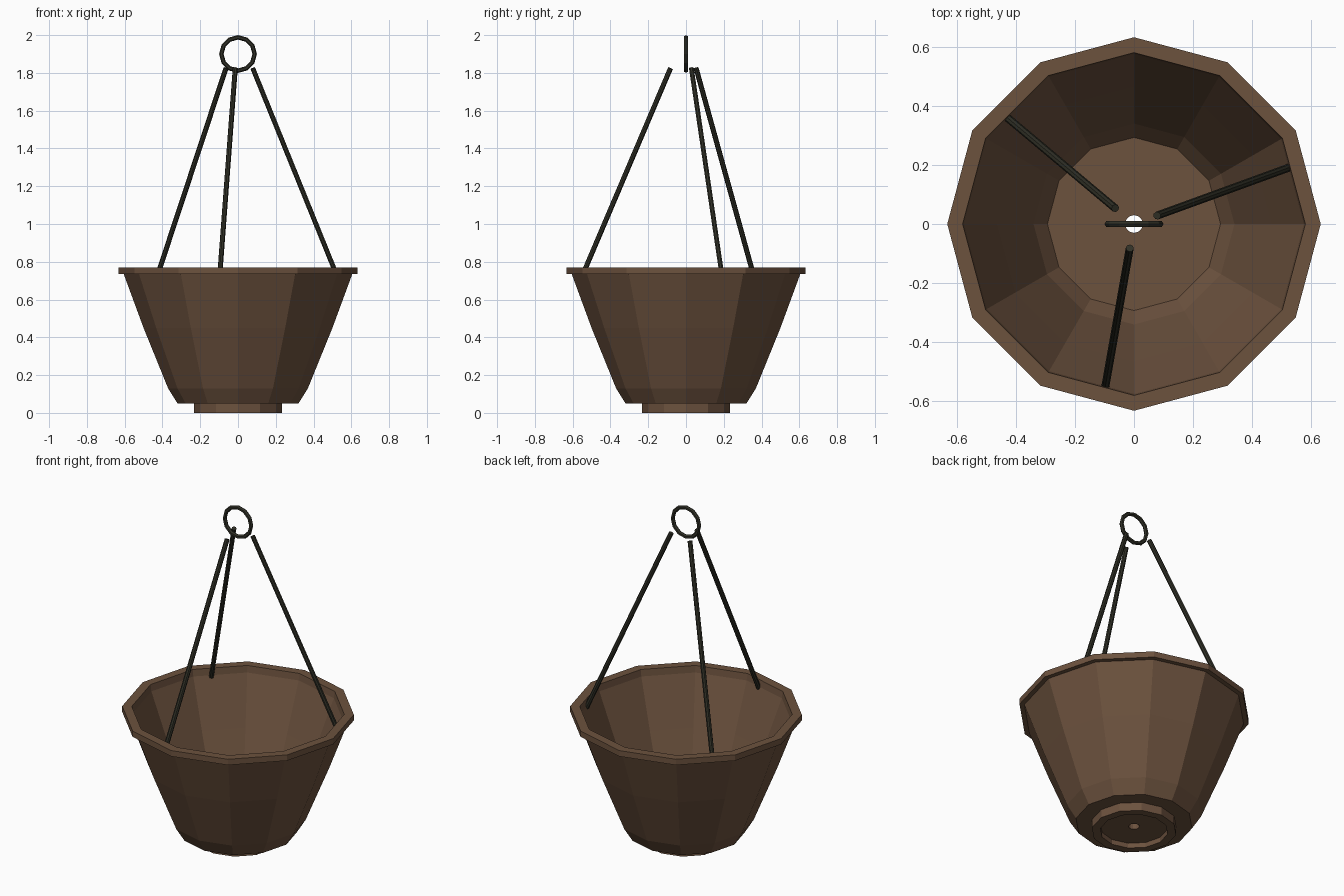
import bpy, bmesh, math
from mathutils import Vector, Matrix

if "Cube" in bpy.data.objects:
    bpy.data.objects.remove(bpy.data.objects["Cube"])


def material(name, rgb):
    m = bpy.data.materials.new(name)
    m.diffuse_color = (*rgb, 1)
    m.use_nodes = True
    m.node_tree.nodes["Principled BSDF"].inputs["Base Color"].default_value = m.diffuse_color
    return m


brown = material("brown_clay", (0.150, 0.084, 0.048))
iron = material("dark_iron", (0.030, 0.030, 0.020))


def finish(name, bm, mat):
    bmesh.ops.recalc_face_normals(bm, faces=bm.faces)
    mesh = bpy.data.meshes.new(name)
    bm.to_mesh(mesh)
    bm.free()
    mesh.materials.append(mat)
    ob = bpy.data.objects.new(name, mesh)
    bpy.context.collection.objects.link(ob)
    return ob


def lathe(name, profile, sides, mat, matrix=Matrix()):
    """Closed (radius, height) profile revolved around z."""
    bm = bmesh.new()
    rings = []
    for i in range(sides):
        a = math.tau * i / sides
        rings.append([bm.verts.new(matrix @ Vector((r * math.cos(a), r * math.sin(a), z)))
                      for r, z in profile])
    n = len(profile)
    for i in range(sides):
        a, b = rings[i], rings[(i + 1) % sides]
        for j in range(n):
            k = (j + 1) % n
            bm.faces.new((a[j], b[j], b[k], a[k]))
    return finish(name, bm, mat)


def rod(name, start, end, radius, mat):
    bm = bmesh.new()
    axis = end - start
    place = Matrix.Translation((start + end) / 2) @ axis.to_track_quat('Z', 'Y').to_matrix().to_4x4()
    bmesh.ops.create_cone(bm, cap_ends=True, segments=8, radius1=radius, radius2=radius,
                          depth=axis.length, matrix=place)
    return finish(name, bm, mat)


# Pot: foot ring, flared wall, rim lip, inside wall and drain hole in one profile
lathe("pot", [
    (0.03, 0.03), (0.185, 0.03), (0.185, 0.0), (0.232, 0.0), (0.232, 0.05),
    (0.32, 0.05), (0.37, 0.13), (0.50, 0.45), (0.605, 0.735),
    (0.632, 0.735), (0.632, 0.77),
    (0.58, 0.77), (0.575, 0.73), (0.465, 0.45), (0.34, 0.145),
    (0.293, 0.08), (0.03, 0.08)], 12, brown)

# Three hanger rods
for i in range(3):
    a = math.radians(20 + 120 * i)
    d = Vector((math.cos(a), math.sin(a), 0))
    rod(f"hanger_rod_{i + 1}", d * 0.56 + Vector((0, 0, 0.72)),
        d * 0.083 + Vector((0, 0, 1.825)), 0.0135, iron)

# Upright hanging ring
section = [(0.088 + 0.012 * math.cos(math.tau * k / 6), 0.012 * math.sin(math.tau * k / 6))
           for k in range(6)]
lathe("hanging_ring", section, 12, iron,
      Matrix.Translation((0, 0, 1.9)) @ Matrix.Rotation(math.pi / 2, 4, 'X'))
